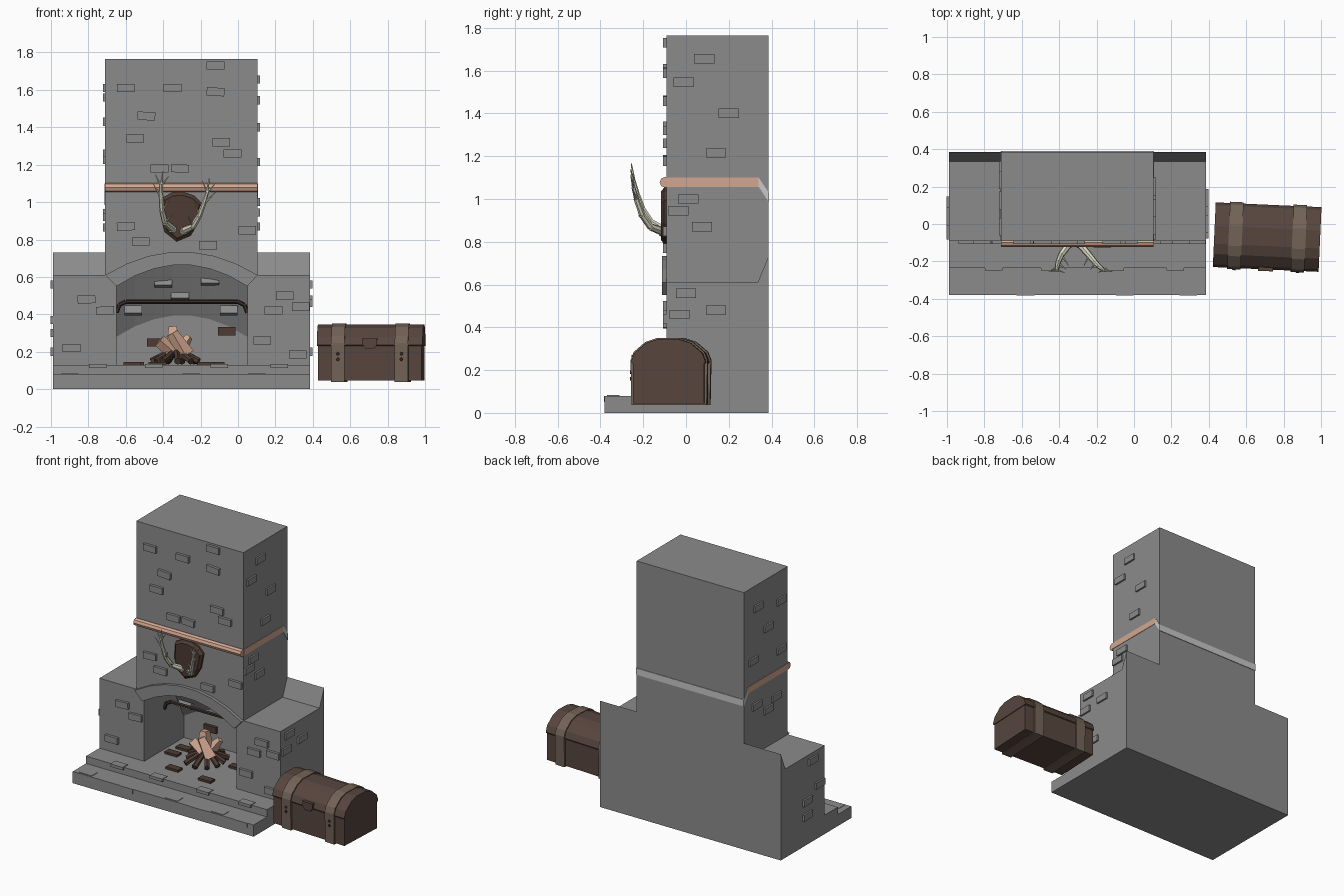
import bpy, bmesh, math, random
from mathutils import Vector, Matrix, Euler

random.seed(4)
if "Cube" in bpy.data.objects:
    bpy.data.objects.remove(bpy.data.objects["Cube"])


def material(name, r, g, b):
    m = bpy.data.materials.new(name)
    m.use_nodes = True
    m.diffuse_color = (r, g, b, 1)
    bsdf = next(n for n in m.node_tree.nodes if n.type == 'BSDF_PRINCIPLED')
    bsdf.inputs["Base Color"].default_value = (r, g, b, 1)
    return m


STONE = material("grey stone", .26, .26, .26)
PALE = material("pale stone", .58, .58, .58)
TAN = material("tan wood", .65, .39, .28)
DARK = material("dark wood", .075, .043, .033)
CHEST = material("chest wood", .095, .06, .047)
STRAP = material("strap leather", .17, .125, .095)
IRON = material("dark iron", .045, .028, .025)
HORN = material("antler bone", .72, .71, .56)


def make(name, bm, mat):
    bmesh.ops.recalc_face_normals(bm, faces=bm.faces)
    me = bpy.data.meshes.new(name)
    bm.to_mesh(me)
    bm.free()
    me.materials.append(mat)
    ob = bpy.data.objects.new(name, me)
    bpy.context.collection.objects.link(ob)
    return ob


def loft(name, rings, mat):
    """Closed solid through matching rings of points."""
    bm = bmesh.new()
    vs = [[bm.verts.new(p) for p in r] for r in rings]
    n = len(vs[0])
    for a, b in zip(vs, vs[1:]):
        for i in range(n):
            bm.faces.new((a[i], a[(i + 1) % n], b[(i + 1) % n], b[i]))
    bm.faces.new(vs[0])
    bm.faces.new(vs[-1])
    return make(name, bm, mat)


def along_x(name, pts, lo, hi, mat):
    return loft(name, [[(x, y, z) for y, z in pts] for x in (lo, hi)], mat)


def along_y(name, pts, lo, hi, mat):
    return loft(name, [[(x, y, z) for x, z in pts] for y in (lo, hi)], mat)


def boxes(name, items, mat):
    """Boxes given as (centre, size, rotation)."""
    bm = bmesh.new()
    for c, s, r in items:
        m = Matrix.Translation(c) @ Euler(r).to_matrix().to_4x4() @ Matrix.Diagonal((*s, 1))
        bmesh.ops.create_cube(bm, size=1, matrix=m)
    return make(name, bm, mat)


def box(name, lo, hi, mat):
    lo, hi = Vector(lo), Vector(hi)
    return boxes(name, [((lo + hi) / 2, hi - lo, (0, 0, 0))], mat)


def rods(name, items, sides, mat):
    """Tapered rods given as (start, end, start radius, end radius)."""
    bm = bmesh.new()
    for a, b, r1, r2 in items:
        a, b = Vector(a), Vector(b)
        m = Matrix.Translation((a + b) / 2) @ (b - a).to_track_quat('Z', 'Y').to_matrix().to_4x4()
        bmesh.ops.create_cone(bm, cap_ends=True, segments=sides, radius1=r1, radius2=r2,
                              depth=(b - a).length, matrix=m)
    return make(name, bm, mat)


def arc(x0, x1, z, h, n=7):
    us = [2 * i / n - 1 for i in range(n + 1)]
    return [(x0 + (x1 - x0) * (u + 1) / 2, z + h * (1 - u * u)) for u in us]


# Stone body
base = along_x("fireplace_base", [(-.09, 0), (.385, 0), (.385, .73), (.335, .61), (-.09, .61)],
               -.99, .385, STONE)
chimney = box("chimney", (-.71, -.09, .61), (.105, .385, 1.765), STONE)
box("lower_step", (-.99, -.38, 0), (.385, -.09, .08), STONE)
box("upper_step", (-.99, -.235, .08), (.385, -.09, .13), STONE)

# Fire opening with sloping back
sections = [(-.2, .55), (.2, .55), (.34, .28)]
cutter = loft("opening_cutter", [[(x, y, z) for x, z in
              [(-.65, .13)] + arc(-.65, .05, top, .115) + [(.05, .13)]]
              for y, top in sections], STONE)
cutter.hide_render = True
for ob in (base, chimney):
    mod = ob.modifiers.new("opening", 'BOOLEAN')
    mod.object = cutter
    mod.operation = 'DIFFERENCE'
    mod.solver = 'EXACT'
    bpy.context.view_layer.objects.active = ob
    bpy.ops.object.modifier_apply(modifier=mod.name)
bpy.data.objects.remove(cutter)

# Raised arch
along_y("arch", arc(-.71, .105, .61, .125) + arc(-.65, .05, .55, .115)[::-1], -.112, -.085, STONE)

# Mantel beam and its side and back bands
rods("mantel_beam", [((-.71, -.098, 1.078), (.105, -.098, 1.078), .025, .025)], 8, TAN)
for side, x in (("right", -.71), ("left", .105)):
    box("band_" + side, (x - .003, -.09, 1.057), (x + .003, .34, 1.1), TAN)
    along_x("band_end_" + side, [(.34, 1.057), (.34, 1.1), (.387, 1.03), (.387, .985)],
            x - .003, x + .003, PALE)
box("band_back", (-.71, .38, .985), (.105, .389, 1.03), PALE)

# Raised bricks on the walls
W, H, T = .095, .044, .028


def tilt():
    return random.choice((0, 0, 0, .06, -.05))


front = [(-.6, 1.61), (-.35, 1.61), (-.12, 1.73), (-.12, 1.59), (-.49, 1.46), (-.55, 1.34),
         (-.09, 1.32), (-.03, 1.26), (-.42, 1.18), (-.31, 1.18), (-.6, .87), (-.52, .79),
         (-.16, .77), (.05, .85), (-.81, .48), (-.71, .42), (-.89, .22), (.19, .42), (.25, .5),
         (.335, .44), (.13, .26), (.32, .185)]
boxes("front_bricks", [((x, -.094, z), (W, T, H), (0, tilt(), 0)) for x, z in front], STONE)
walls = {
    "chimney_left_bricks": (.105, [(.085, 1.655), (-.01, 1.545), (.2, 1.4), (.14, 1.215),
                                   (.01, 1.0), (-.035, .945), (.075, .87)]),
    "chimney_right_bricks": (-.71, [(.235, 1.61), (-.015, 1.56), (.125, 1.43), (.29, 1.26),
                                    (-.015, 1.225), (.25, .94), (.04, .92), (.125, .865)]),
    "base_left_bricks": (.385, [(.0, .56), (-.03, .46), (.14, .48), (.05, .2)]),
    "base_right_bricks": (-.99, [(.04, .56), (.1, .3), (-.035, .37), (.1, .2)]),
}
for name, (x, spots) in walls.items():
    boxes(name, [((x, y, z), (T - .004, W, H), (0, 0, 0)) for y, z in spots], STONE)
boxes("step_bricks",
      [((x, -.22, .124), (W, .055, .02), (0, 0, 0)) for x in (-.75, -.45, -.1, .22)] +
      [((x, -.34, .075), (W, .06, .016), (0, 0, tilt())) for x in (-.9, -.25, .1)] +
      [((x, -.375, .065), (W, .016, .03), (0, 0, 0)) for x in (-.58, -.05, .29)], STONE)
boxes("fireback_bricks", [((x, y, z), (W, .03, H), (-.45, 0, 0)) for x, y, z in
      [(-.4, .25, .57), (-.31, .285, .5), (-.15, .24, .58), (-.56, .23, .42), (-.05, .25, .42)]], STONE)
boxes("scorched_bricks",
      [((-.06, .335, .31), (W, .03, H), (0, 0, 0)), ((-.44, .335, .25), (W, .03, H), (0, 0, 0))] +
      [((x, y, .137), (W, .05, .016), (0, 0, tilt())) for x, y in
       [(-.565, .1), (-.43, -.08), (-.17, -.1), (-.12, .16), (-.55, .2)]], DARK)

# Cooking bar
bar = [(-.65, .13, .41), (-.635, .13, .45), (-.6, .13, .468), (0, .13, .468), (.035, .13, .45),
       (.05, .13, .41)]
rods("cooking_bar", [(a, b, .012, .012) for a, b in zip(bar, bar[1:])], 6, IRON)

# Fire: ring of logs and split wood
hub = Vector((-.33, .13, .14))
logs = []
for i in range(11):
    a = i * math.tau / 11 + .2
    d = Vector((math.cos(a), math.sin(a), 0))
    r = random.uniform(.12, .15)
    logs.append((hub + d * r + Vector((0, 0, .008)), hub + d * .03 + Vector((0, 0, .06)), .019, .017))
rods("fire_logs", logs, 6, DARK)
rods("split_wood", [(hub + Vector(a), hub + Vector(b), r, s) for a, b, r, s in
     [((-.01, 0, .04), (-.02, .01, .195), .065, .03), ((.05, -.03, .04), (-.02, -.03, .16), .05, .03),
      ((-.02, -.02, .06), (-.09, -.03, .12), .04, .035), ((.0, .03, .05), (.07, .05, .14), .05, .02),
      ((0, .04, .05), (-.06, .07, .13), .05, .02)]], 4, TAN)

# Trophy plaque, tilted a little
lean = Matrix.Rotation(math.radians(8), 3, 'Y')
half = [(0, .135), (.06, .125), (.107, .09), (.1, -.02), (.07, -.09), (0, -.132)]
shield = half + [(-x, z) for x, z in half[-2:0:-1]]


def plaque(y, s):
    return [lean @ Vector((x * s, 0, z * s)) + Vector((-.31, y, .92)) for x, z in shield]


loft("trophy_plaque", [plaque(-.085, 1), plaque(-.103, 1), plaque(-.112, .9), plaque(-.118, .86)], DARK)

# Antlers: main beam and tines, mirrored
beam = [(.035, 0, -.025), (.075, -.05, .0), (.1, -.09, .06), (.115, -.115, .13), (.125, -.13, .19),
        (.125, -.14, .27)]
radii = [.02, .017, .015, .013, .009, .002]
tines = [(1, (.04, -.11, .05), .008), (2, (.065, -.13, .13), .008), (3, (.17, -.14, .2), .009),
         (4, (.09, -.145, .25), .007), (4, (.165, -.14, .25), .007)]
for side, sx in (("right", -1), ("left", 1)):
    def place(p):
        return lean @ Vector((p[0] * sx, p[1], p[2])) + Vector((-.315, -.115, .88))
    parts = [(place(a), place(b), r, s) for a, b, r, s in zip(beam, beam[1:], radii, radii[1:])]
    parts += [(place(beam[i]), place(tip), r, .001) for i, tip, r in tines]
    parts.append((place(beam[0]), place((.03, .01, -.03)), .024, .026))
    rods("antler_" + side, parts, 7, HORN)

# Chest with domed lid, straps and lock
dome = [(.17, .24), (.155, .278), (.1, .325), (.045, .343)]


def outline(bottom, grow):
    h = [(.166 + grow, bottom), (.17 + grow, .235)] + [(y + grow, z + grow * .7) for y, z in dome]
    return h + [(-y, z) for y, z in h[::-1]]


chest = [along_x("chest_body", [(-.166, .045), (.166, .045), (.166, .24), (-.166, .24)], -.278, .278, CHEST),
         along_x("chest_lid", outline(.23, .003), -.283, .283, CHEST)]
for side, x in (("right", -.17), ("left", .17)):
    chest.append(along_x("chest_strap_" + side, outline(.038, .01), x - .036, x + .036, STRAP))
    chest.append(rods("strap_rivets_" + side, [((x, -.17, z), (x, -.185, z), .011, .008)
                                               for z in (.19, .16)], 8, IRON))
lock = [(-.04, .27), (.04, .27), (.04, .24), (.02, .215), (-.02, .215), (-.04, .24)]
chest.append(along_y("chest_lock", lock, -.182, -.16, CHEST))
turn = Matrix.Translation((.712, -.07, 0)) @ Matrix.Rotation(math.radians(-2.6), 4, 'Z')
for ob in chest:
    ob.data.transform(turn)
